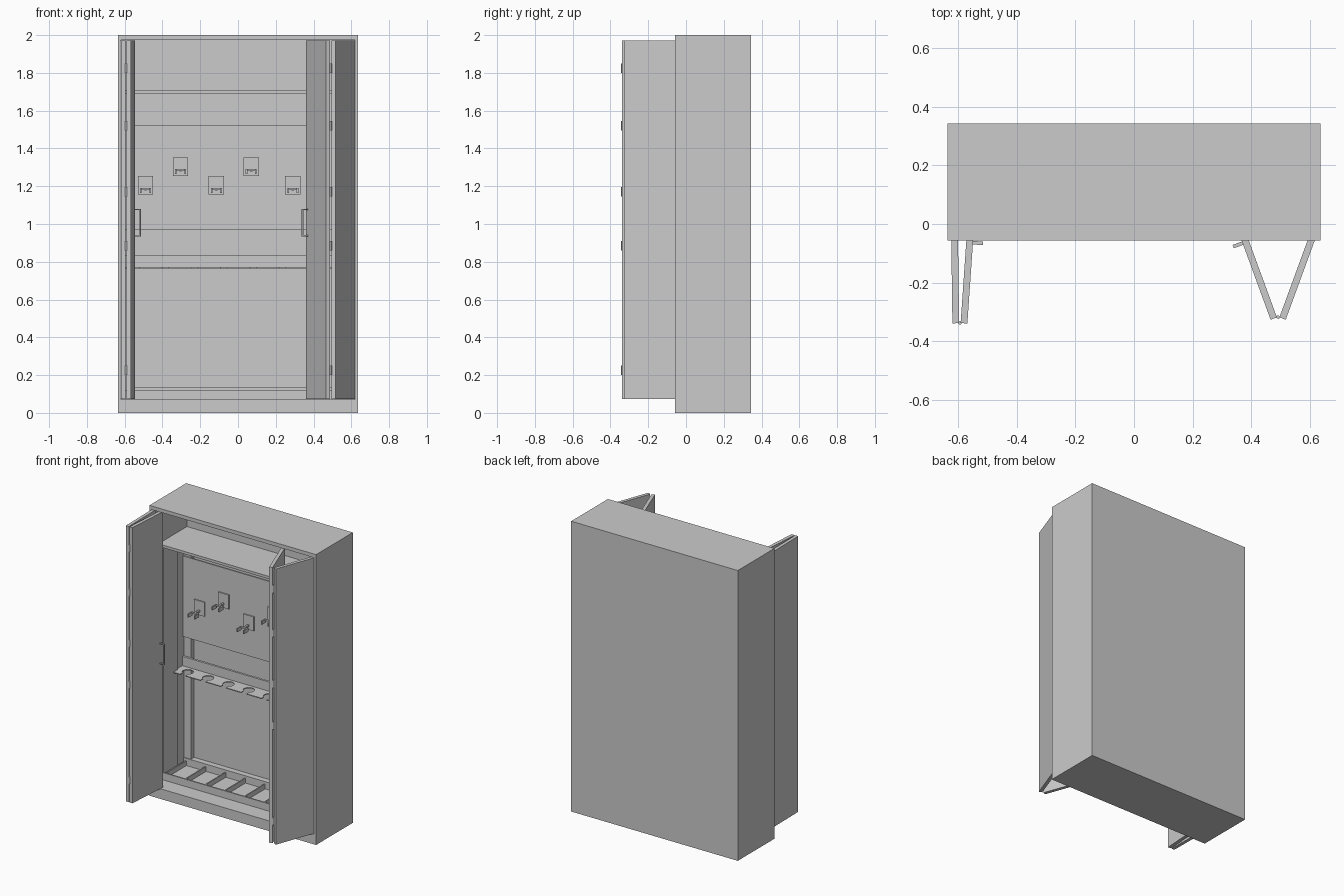
import bpy, bmesh
from math import sin, cos, pi, atan2
from mathutils import Matrix, Vector

if "Cube" in bpy.data.objects:
    bpy.data.objects.remove(bpy.data.objects["Cube"])

grey = bpy.data.materials.new("light_grey_steel")
grey.use_nodes = True
COLOUR = (0.6, 0.6, 0.6, 1)
grey.diffuse_color = COLOUR
grey.node_tree.nodes["Principled BSDF"].inputs["Base Color"].default_value = COLOUR


def finish(name, bm):
    bmesh.ops.recalc_face_normals(bm, faces=bm.faces)
    mesh = bpy.data.meshes.new(name)
    bm.to_mesh(mesh)
    bm.free()
    mesh.materials.append(grey)
    ob = bpy.data.objects.new(name, mesh)
    bpy.context.scene.collection.objects.link(ob)
    return ob


def box(name, x, y, z, matrix=None):
    """Box given by its (min, max) range on each axis."""
    bm = bmesh.new()
    size = [r[1] - r[0] for r in (x, y, z)]
    mid = [(r[1] + r[0]) / 2 for r in (x, y, z)]
    bmesh.ops.create_cube(bm, size=1)
    bmesh.ops.transform(bm, matrix=Matrix.Translation(mid) @ Matrix.Diagonal((*size, 1)), verts=bm.verts)
    ob = finish(name, bm)
    if matrix:
        ob.matrix_world = matrix
    return ob


# Cabinet shell
W, FRONT, BACK, TOP = 0.635, -0.057, 0.343, 2.0
IN, FLOOR, CEIL, REAR = 0.62, 0.07, 1.975, 0.33
box("base", (-W, W), (FRONT, BACK), (0, FLOOR))
box("roof", (-W, W), (FRONT, BACK), (CEIL, TOP))
box("back_wall", (-IN, IN), (REAR, BACK), (FLOOR, CEIL))
for side, s in (("left", 1), ("right", -1)):
    box(side + "_wall", sorted((s * IN, s * W)), (FRONT, BACK), (FLOOR, CEIL))
    box(side + "_back_post", sorted((s * 0.565, s * IN)), (0.295, REAR), (FLOOR, 1.69))
    box(side + "_wall_channel", sorted((s * 0.61, s * IN)), (0.06, 0.21), (FLOOR, 1.69))

# Shelf, hanging panel and rear bars
box("top_shelf", (-IN, IN), (0.02, REAR), (1.692, 1.71))
box("hanging_panel", (-IN, IN), (0.285, 0.295), (0.97, 1.525))
box("holder_rail", (-IN, IN), (0.28, 0.295), (0.765, 0.835))
box("lower_back_bar", (-IN, IN), (0.29, REAR), (FLOOR, 0.135))

# Slotted holder plate, drawn as one outline with keyhole notches
outline = [(IN, 0.285), (-IN, 0.285), (-IN, 0.17)]
R, NECK, CY = 0.036, 0.02, 0.225
for i in range(8):
    cx = -0.54 + i * 0.155
    start = atan2(-(R * R - NECK * NECK) ** 0.5, -NECK)
    sweep = 2 * (pi + start + pi / 2) - 2 * pi
    turn = 2 * pi - abs(sweep)
    outline.append((cx - NECK, 0.17))
    for k in range(13):
        a = start - turn * k / 12
        outline.append((cx + R * cos(a), CY + R * sin(a)))
    outline.append((cx + NECK, 0.17))
outline.append((IN, 0.17))
bm = bmesh.new()
face = bm.faces.new([bm.verts.new((x, y, 0.765)) for x, y in outline])
ext = bmesh.ops.extrude_face_region(bm, geom=[face])
bmesh.ops.translate(bm, vec=(0, 0, 0.006), verts=[v for v in ext["geom"] if isinstance(v, bmesh.types.BMVert)])
finish("slotted_holder", bm)

# Floor tray with dividers
box("tray_floor", (-IN, IN), (0.07, 0.29), (FLOOR, 0.085))
box("tray_front_lip", (-IN, IN), (0.06, 0.07), (FLOOR, 0.12))
for i in range(9):
    x = -0.6 + i * 0.15
    box("tray_divider", (x - 0.004, x + 0.004), (0.07, 0.29), (0.085, 0.118))

# Hooks on the hanging panel
for x, z in ((-0.49, 1.155), (-0.305, 1.255), (-0.115, 1.155), (0.07, 1.255), (0.29, 1.155)):
    box("hook_plate", (x - 0.04, x + 0.04), (0.277, 0.285), (z, z + 0.098))
    box("hook_crossbar", (x - 0.028, x + 0.028), (0.225, 0.235), (z + 0.025, z + 0.035))
    box("hook_stem", (x - 0.006, x + 0.006), (0.235, 0.277), (z + 0.023, z + 0.035))
    for dx in (-0.025, 0.025):
        box("hook_prong", (x + dx - 0.004, x + dx + 0.004), (0.19, 0.235), (z + 0.01, z + 0.035))


def panel(name, start, end, handle=0):
    """Door leaf along a plan line, with an optional pull handle at its start."""
    a, b = Vector((*start, 0)), Vector((*end, 0))
    d = b - a
    m = Matrix.Translation(a) @ Matrix.Rotation(atan2(d.y, d.x), 4, "Z")
    t = 0.0115
    box(name, (0, d.length), (-t, t), (FLOOR + 0.003, CEIL - 0.003), m)
    if handle:
        near, far = t, t + 0.034
        ys = sorted((handle * near, handle * far))
        grip = sorted((handle * (far - 0.006), handle * far))
        box(name + "_handle_grip", (0.022, 0.034), grip, (0.935, 1.08), m)
        for z in (0.935, 1.074):
            box(name + "_handle_arm", (0.022, 0.034), ys, (z, z + 0.006), m)


# Folding doors, standing open
panel("right_outer_door", (-0.611, -0.04), (-0.607, -0.338))
panel("right_inner_door", (-0.558, -0.035), (-0.579, -0.338), 1)
panel("left_outer_door", (0.611, -0.035), (0.506, -0.322))
panel("left_inner_door", (0.371, -0.035), (0.476, -0.322), -1)

# Hinges along both folds
for x, y in ((-0.593, -0.337), (0.491, -0.317)):
    for z in (0.225, 0.885, 1.17, 1.52, 1.825):
        bm = bmesh.new()
        bmesh.ops.create_cone(bm, cap_ends=True, segments=12, radius1=0.006, radius2=0.006, depth=0.05)
        ob = finish("fold_hinge", bm)
        ob.location = (x, y, z)
        with bpy.context.temp_override(object=ob, selected_objects=[ob], selected_editable_objects=[ob], active_object=ob):
            bpy.ops.object.shade_smooth_by_angle()
